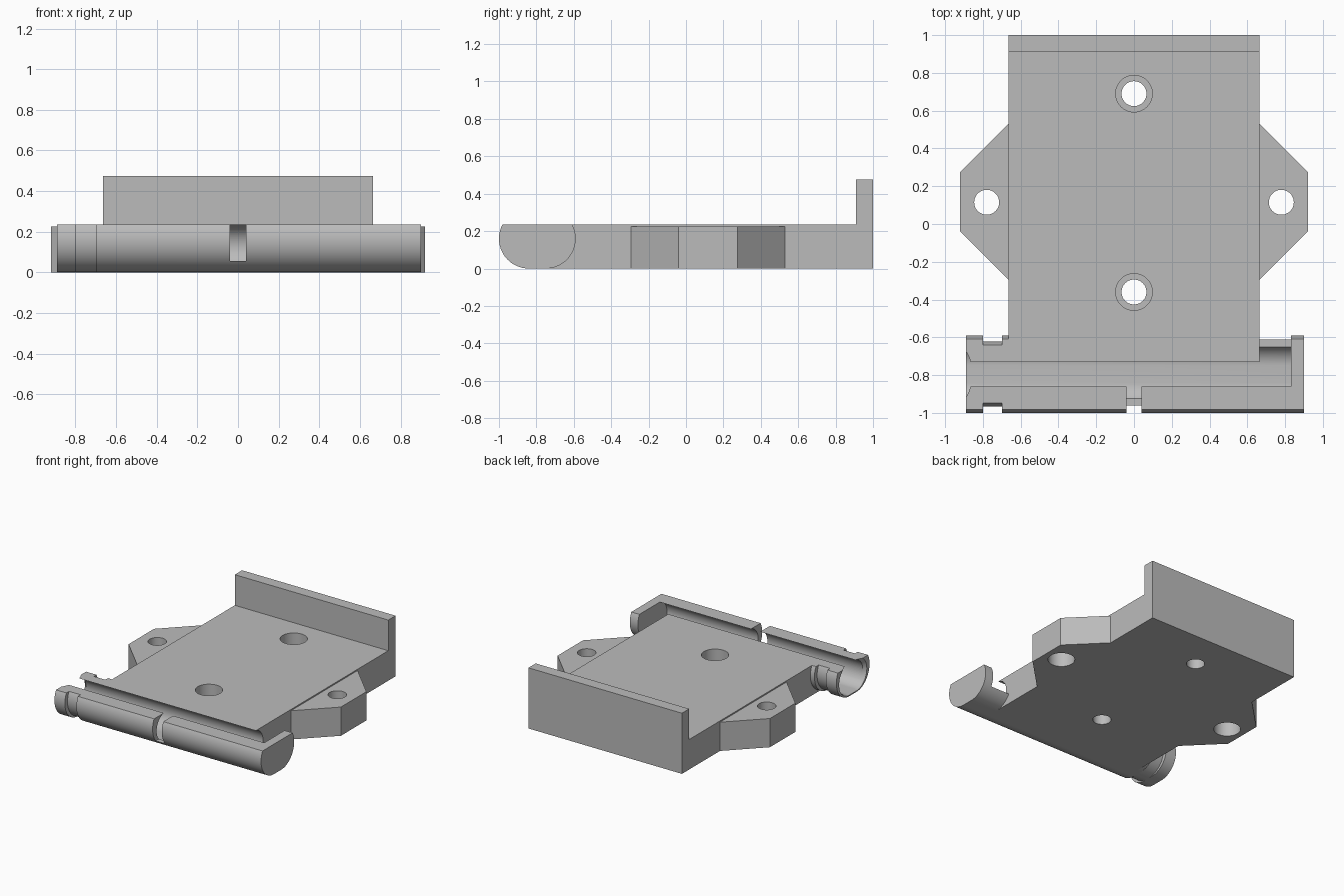
import bpy, bmesh, math

if "Cube" in bpy.data.objects:
    bpy.data.objects.remove(bpy.data.objects["Cube"])

TOP = 0.235      # height of the deck
AXIS_Y = -0.795  # centre line of the trough

grey = bpy.data.materials.new("plain grey")
grey.use_nodes = True
grey.diffuse_color = (0.5, 0.5, 0.5, 1)
grey.node_tree.nodes["Principled BSDF"].inputs["Base Color"].default_value = (0.5, 0.5, 0.5, 1)


def loft(name, ring_a, ring_b):
    """Closed solid between two matching rings of points."""
    bm = bmesh.new()
    a = [bm.verts.new(p) for p in ring_a]
    b = [bm.verts.new(p) for p in ring_b]
    bm.faces.new(a)
    bm.faces.new(b[::-1])
    n = len(a)
    for i in range(n):
        bm.faces.new((a[i], b[i], b[(i + 1) % n], a[(i + 1) % n]))
    bmesh.ops.recalc_face_normals(bm, faces=bm.faces)
    mesh = bpy.data.meshes.new(name)
    bm.to_mesh(mesh)
    bm.free()
    mesh.materials.append(grey)
    obj = bpy.data.objects.new(name, mesh)
    bpy.context.collection.objects.link(obj)
    return obj


def slab(name, outline, z0, z1):
    return loft(name, [(x, y, z0) for x, y in outline], [(x, y, z1) for x, y in outline])


def box(name, x0, x1, y0, y1, z0, z1):
    return slab(name, [(x0, y0), (x1, y0), (x1, y1), (x0, y1)], z0, z1)


def rod(name, x, y, r, z0, z1):
    turn = [math.tau * i / 48 for i in range(48)]
    return slab(name, [(x + r * math.cos(t), y + r * math.sin(t)) for t in turn], z0, z1)


def oval(x, r, half, cz, clip=False):
    """Stadium-shaped ring across the trough, optionally cut flat at deck height."""
    start = math.asin(min(1, (TOP - cz) / r)) if clip else math.pi / 2
    pts = []
    for side in (1, -1):
        for i in range(33):
            f = i / 32 if side < 0 else 1 - i / 32
            t = -math.pi / 2 + f * (start + math.pi / 2)
            pts.append((x, AXIS_Y + side * (half + r * math.cos(t)), cz + r * math.sin(t)))
    return pts


def combine(target, tool, operation):
    mod = target.modifiers.new(operation.lower(), 'BOOLEAN')
    mod.operation, mod.solver, mod.object = operation, 'EXACT', tool
    bpy.context.view_layer.objects.active = target
    bpy.ops.object.modifier_apply(modifier=mod.name)
    bpy.data.objects.remove(tool)


# Deck with the raised rear wall
body = box("mounting_tray", -0.665, 0.665, AXIS_Y, 1, 0, TOP)
combine(body, box("rear_wall", -0.665, 0.665, 0.91, 1, 0.1, 0.475), 'UNION')

# Side ears
for s in (1, -1):
    ear = [(s * 0.6, 0.53), (s * 0.665, 0.53), (s * 0.92, 0.275),
           (s * 0.92, -0.04), (s * 0.665, -0.295), (s * 0.6, -0.295)]
    combine(body, slab("ear", ear, 0, 0.225), 'UNION')

# Trough barrel, with a narrower neck forming the groove near the open end
for x0, x1, half in ((-0.89, -0.80, 0.045), (-0.82, -0.68, 0.012), (-0.70, 0.90, 0.045)):
    ring = [oval(x, 0.16, half, 0.16, True) for x in (x0, x1)]
    combine(body, loft("barrel", *ring), 'UNION')

# Trough cavity, open at the left end with a flared mouth
combine(body, loft("cavity", oval(-1, 0.11, 0.045, 0.127), oval(0.83, 0.11, 0.045, 0.127)), 'DIFFERENCE')
combine(body, loft("mouth", oval(-0.9, 0.133, 0.045, 0.138), oval(-0.865, 0.109, 0.045, 0.127)), 'DIFFERENCE')

# Front wall notch and rear window beside the deck
combine(body, box("notch", -0.04, 0.04, -1.1, -0.83, 0.055, 0.4), 'DIFFERENCE')
combine(body, box("window", 0.665, 0.83, AXIS_Y, -0.5, 0.08, 0.4), 'DIFFERENCE')

# Screw holes: deck ones are counterbored from above, ear ones from below
for x, y, z0, z1 in ((0, 0.69, 0.1, 0.4), (0, -0.36, 0.1, 0.4),
                     (0.78, 0.115, -0.1, 0.12), (-0.78, 0.115, -0.1, 0.12)):
    combine(body, rod("screw_hole", x, y, 0.066, -0.2, 0.5), 'DIFFERENCE')
    combine(body, rod("counterbore", x, y, 0.097, z0, z1), 'DIFFERENCE')

# Smooth the curved walls, keep the machined edges crisp
bpy.ops.object.select_all(action='DESELECT')
body.select_set(True)
bpy.context.view_layer.objects.active = body
bpy.ops.object.shade_smooth_by_angle(angle=math.radians(25))
